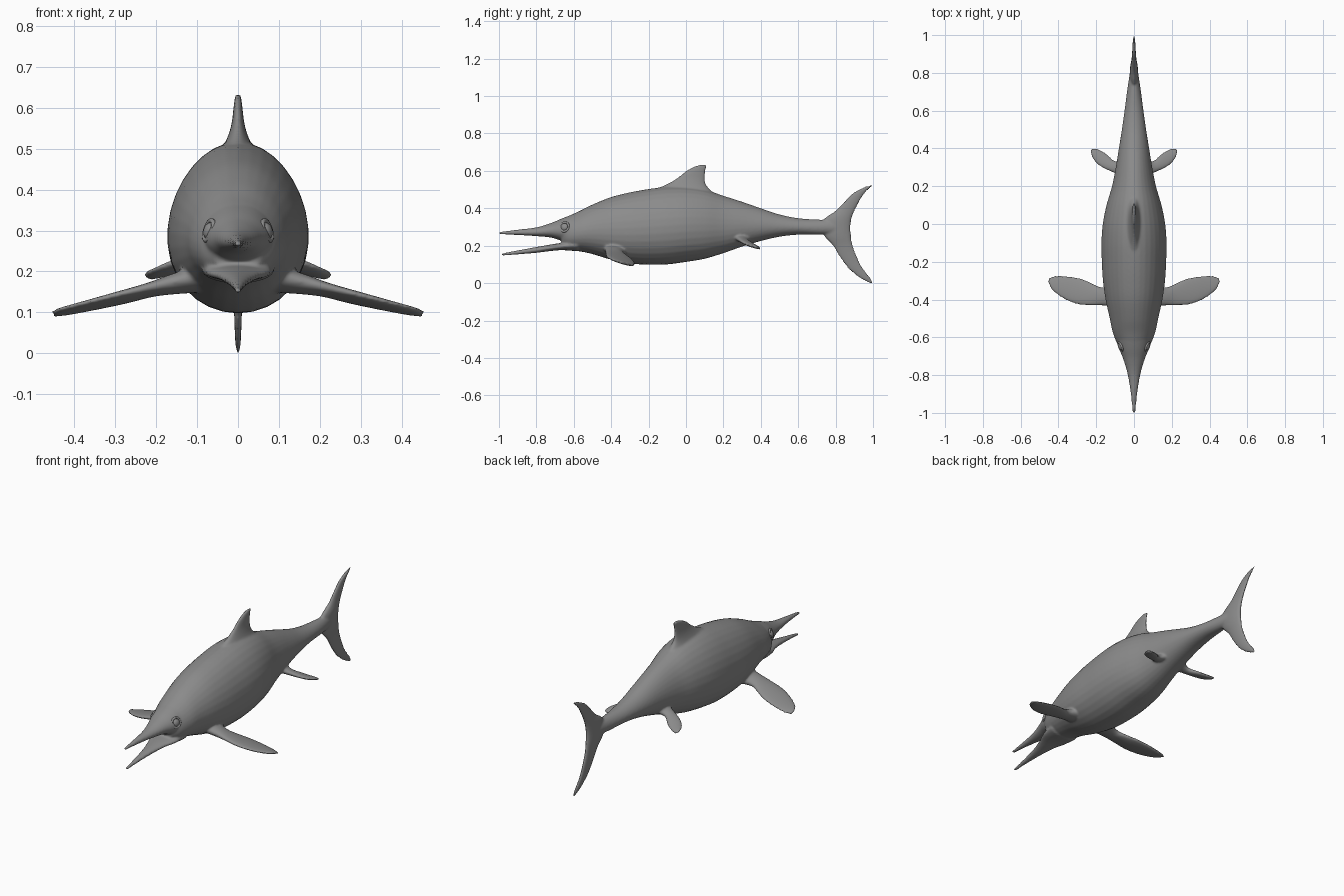
import bpy, bmesh, math
from mathutils import Vector, Matrix

cube = bpy.data.objects.get("Cube")
if cube:
    bpy.data.objects.remove(cube, do_unlink=True)

grey = bpy.data.materials.new("slate grey")
grey.use_nodes = True
grey.diffuse_color = (0.26, 0.26, 0.26, 1)
shader = next(n for n in grey.node_tree.nodes if n.type == 'BSDF_PRINCIPLED')
shader.inputs["Base Color"].default_value = grey.diffuse_color
shader.inputs["Roughness"].default_value = 0.6

SIDES = 32
STEPS = 5


def catmull(rows):
    """Smoothly fill in between rows of numbers."""
    out = []
    for i in range(len(rows) - 1):
        p0, p1 = rows[max(i - 1, 0)], rows[i]
        p2, p3 = rows[i + 1], rows[min(i + 2, len(rows) - 1)]
        for s in range(STEPS):
            t = s / STEPS
            out.append([b + 0.5 * t * (c - a + t * (2 * a - 5 * b + 4 * c - d
                        + t * (3 * (b - c) + d - a)))
                        for a, b, c, d in zip(p0, p1, p2, p3)])
    out.append(list(rows[-1]))
    return out


def loft(bm, rings):
    """Skin a closed tube through rings of points and cap both ends."""
    loops = [[bm.verts.new(p) for p in ring] for ring in rings]
    for low, high in zip(loops, loops[1:]):
        for i in range(SIDES):
            j = (i + 1) % SIDES
            bm.faces.new((low[i], low[j], high[j], high[i]))
    bm.faces.new(loops[0])
    bm.faces.new(loops[-1])


def trunk(bm, stations, sag):
    """Stations are y, bottom, top, half width; sag puts the widest point low."""
    rings = []
    for y, low, top, w in catmull(stations):
        ring = []
        for i in range(SIDES):
            a = math.tau * i / SIDES
            ring.append((w * math.cos(a) * (1 - sag * math.sin(a)), y,
                         (low + top) / 2 + (top - low) / 2 * math.sin(a)))
        rings.append(ring)
    loft(bm, rings)


def fin(bm, sections, normal):
    """Sections are leading point, trailing point and half thickness."""
    rows = [tuple(lead) + tuple(trail) + (t,) for lead, trail, t in sections]
    rings = []
    for row in catmull(rows):
        lead, trail = Vector(row[:3]), Vector(row[3:6])
        mid, half = (lead + trail) / 2, (lead - trail) / 2
        rings.append([mid + half * math.cos(math.tau * i / SIDES)
                      + normal * max(row[6], 0.003) * math.sin(math.tau * i / SIDES)
                      for i in range(SIDES)])
    loft(bm, rings)


def make_object(name, bm):
    bmesh.ops.recalc_face_normals(bm, faces=bm.faces)
    mesh = bpy.data.meshes.new(name)
    bm.to_mesh(mesh)
    bm.free()
    mesh.materials.append(grey)
    for p in mesh.polygons:
        p.use_smooth = True
    obj = bpy.data.objects.new(name, mesh)
    bpy.context.collection.objects.link(obj)
    return obj


bm = bmesh.new()

# Trunk from the back of the mouth to the tail root
trunk(bm, [
    (-.665, .195, .33, .06), (-.63, .177, .357, .09), (-.57, .17, .385, .113),
    (-.5, .155, .42, .128), (-.4, .125, .46, .15), (-.3, .105, .485, .164),
    (-.2, .098, .503, .17), (-.1, .1, .515, .172), (0, .113, .515, .165),
    (.1, .13, .5, .145), (.2, .16, .467, .116), (.3, .195, .435, .096),
    (.4, .225, .4, .08), (.5, .248, .367, .064), (.6, .259, .347, .05),
    (.7, .259, .34, .037), (.78, .262, .338, .025), (.86, .27, .33, .012)], .1)

# Upper and lower jaws, open
trunk(bm, [
    (-1.0, .261, .274, .007), (-.9, .257, .286, .017), (-.8, .251, .298, .033),
    (-.72, .243, .322, .055), (-.66, .225, .347, .078), (-.6, .22, .37, .09)], .1)
trunk(bm, [
    (-.985, .146, .159, .007), (-.9, .153, .175, .015), (-.8, .162, .193, .03),
    (-.72, .172, .207, .052), (-.66, .176, .217, .077), (-.58, .17, .24, .09)], 0)

# Upright fins: height, leading y, trailing y, half thickness
dorsal = [(.45, -.22, .19, .06), (.49, -.19, .14, .045), (.525, -.11, .108, .027),
          (.56, -.05, .101, .016), (.6, .0, .104, .011), (.624, .045, .112, .008),
          (.634, .085, .108, .005)]
tail = [(0, .98, 1.0, .004), (.03, .925, .985, .007), (.08, .867, .945, .009),
        (.14, .822, .915, .011), (.2, .785, .892, .014), (.25, .74, .883, .02),
        (.3, .72, .88, .022), (.345, .74, .886, .02), (.39, .803, .903, .014),
        (.44, .85, .93, .011), (.48, .89, .955, .009), (.51, .945, .985, .007),
        (.523, .982, 1.0, .004)]
for table in (dorsal, tail):
    fin(bm, [((0, a, z), (0, b, z), t) for z, a, b, t in table], Vector((1, 0, 0)))

# Paired flippers: leading x y, trailing x y, height, half thickness
front_flipper = [(.1, -.44, .1, -.31, .18, .032), (.16, -.432, .165, -.335, .168, .024),
                 (.22, -.432, .21, -.32, .155, .017), (.3, -.425, .27, -.292, .136, .014),
                 (.375, -.395, .35, -.276, .117, .011), (.435, -.348, .42, -.275, .102, .008),
                 (.457, -.305, .452, -.285, .096, .004)]
rear_flipper = [(.05, .24, .05, .35, .25, .025), (.1, .268, .1, .333, .232, .017),
                (.17, .3, .137, .365, .212, .013), (.207, .33, .175, .39, .198, .01),
                (.227, .365, .205, .401, .19, .008), (.23, .39, .222, .401, .187, .004)]
for side in (-1, 1):
    for table in (front_flipper, rear_flipper):
        fin(bm, [((side * ax, ay, z + .006), (side * bx, by, z - .006), t)
                 for ax, ay, bx, by, z, t in table],
            Vector((side * .25, 0, 1)).normalized())

# Fuse everything into one soft skin
body = make_object("body", bm)
remesh = body.modifiers.new("fuse", 'REMESH')
remesh.mode = 'VOXEL'
remesh.voxel_size = 0.006
remesh.use_smooth_shade = True
smooth = body.modifiers.new("soften", 'SMOOTH')
smooth.factor = 0.5
smooth.iterations = 5

# Eyes: a flattened ball within a raised lid ring
for side, label in ((1, "left"), (-1, "right")):
    outward = Vector((side, -.4, .3)).normalized()
    place = (Matrix.Translation((side * .071, -.65, .3))
             @ outward.to_track_quat('Z', 'Y').to_matrix().to_4x4())
    bm = bmesh.new()
    bmesh.ops.create_uvsphere(bm, u_segments=24, v_segments=12, radius=.02,
                              matrix=place @ Matrix.Diagonal((1, 1, .6, 1)))
    make_object(label + "_eye", bm)
    bm = bmesh.new()
    loops = []
    for i in range(SIDES):
        a = math.tau * i / SIDES
        loops.append([])
        for j in range(8):
            b = math.tau * j / 8
            r = .025 + .006 * math.cos(b)
            loops[-1].append(bm.verts.new(place @ Vector(
                (r * math.cos(a), r * math.sin(a), .006 * math.sin(b)))))
    for i in range(SIDES):
        here, after = loops[i], loops[(i + 1) % SIDES]
        for j in range(8):
            k = (j + 1) % 8
            bm.faces.new((here[j], after[j], after[k], here[k]))
    make_object(label + "_eyelid", bm)
